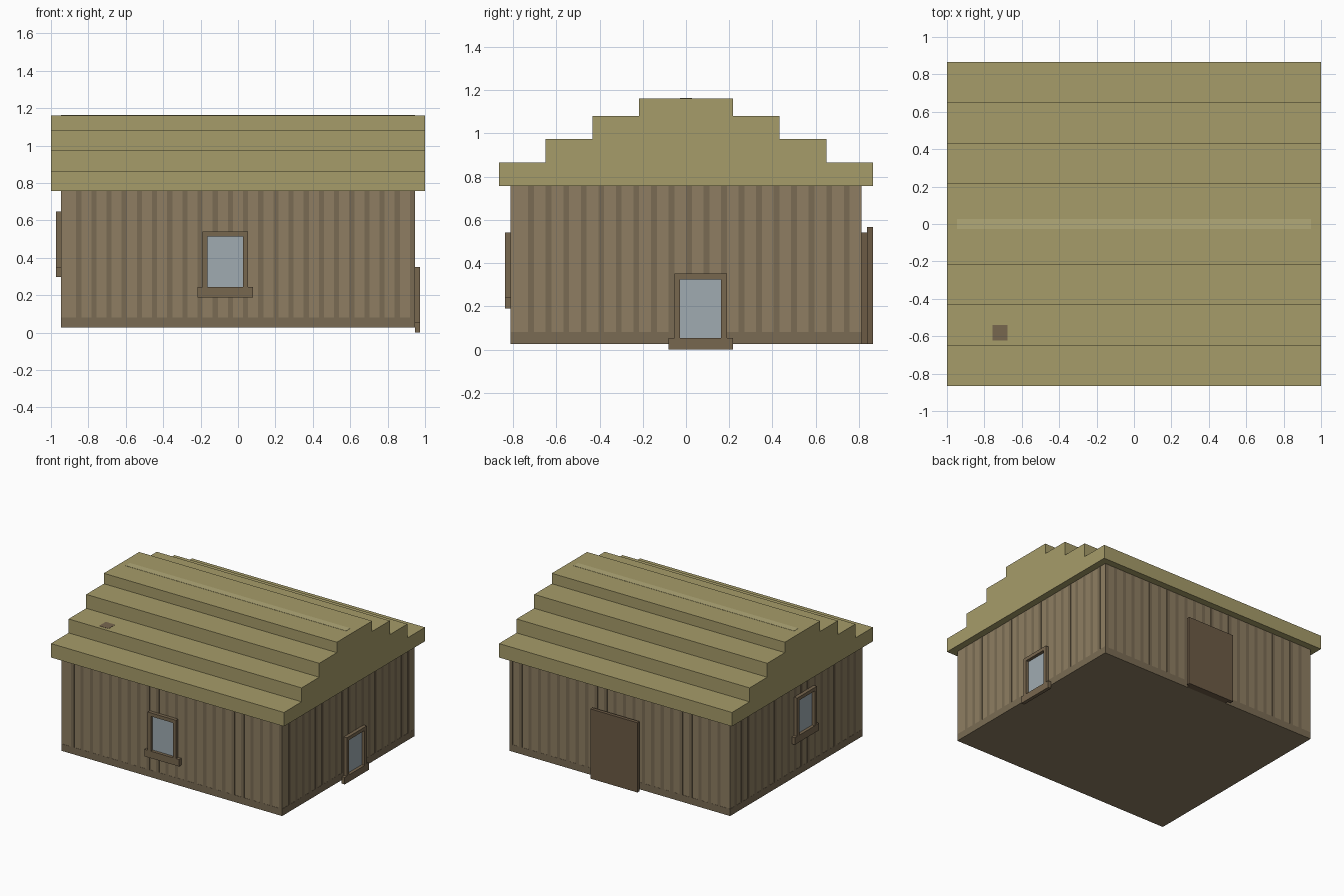
import bpy, bmesh
from mathutils import Matrix, Vector

if "Cube" in bpy.data.objects:
    bpy.data.objects.remove(bpy.data.objects["Cube"])

U = 2 / 74      # the model sits on a grid of 74 units along its length
T = 0.06        # thickness of painted strips, in units


def material(name, rgb):
    m = bpy.data.materials.new(name)
    m.diffuse_color = [(c / 255) ** 2.2 for c in rgb] + [1]
    m.use_nodes = True
    m.node_tree.nodes["Principled BSDF"].inputs["Base Color"].default_value = m.diffuse_color
    return m


WALL = material("wall_wood", (141, 125, 98))
GROOVE = material("groove_wood", (121, 107, 84))
FRAME = material("frame_wood", (119, 103, 80))
DOOR = material("door_wood", (108, 91, 71))
GLASS = material("glass", (158, 170, 176))
THATCH = material("thatch", (165, 155, 105))
RIDGE = material("ridge_thatch", (177, 168, 120))


def finish(name, bm, mat):
    bmesh.ops.recalc_face_normals(bm, faces=bm.faces)
    mesh = bpy.data.meshes.new(name)
    bm.to_mesh(mesh)
    bm.free()
    mesh.materials.append(mat)
    ob = bpy.data.objects.new(name, mesh)
    bpy.context.collection.objects.link(ob)


def boxes(name, mat, ranges):
    """One object from boxes given as (x0, x1, y0, y1, z0, z1) in grid units."""
    bm = bmesh.new()
    for x0, x1, y0, y1, z0, z1 in ranges:
        mid = Vector((x0 + x1, y0 + y1, z0 + z1)) * U / 2
        size = Vector((x1 - x0, y1 - y0, z1 - z0)) * U
        bmesh.ops.create_cube(bm, size=1, matrix=Matrix.Translation(mid) @ Matrix.Diagonal(size).to_4x4())
    finish(name, bm, mat)


def on_wall(axis, sign, a0, a1, z0, z1, depth, start=0):
    """Box lying on a wall: a runs along the wall, depth goes outward."""
    base = 35 if axis == "x" else 30
    d0, d1 = sorted((sign * (base + start), sign * (base + depth)))
    return (d0, d1, a0, a1, z0, z1) if axis == "x" else (a0, a1, d0, d1, z0, z1)


# Walls
boxes("walls", WALL, [(-35, 35, -30, 30, 1, 28)])

# Dark grooves between boards and the base band on all four walls
grooves, band = [], []
for axis, half in (("y", 35), ("x", 30)):
    for sign in (-1, 1):
        band.append(on_wall(axis, sign, -half, half, 1, 3, T))
        for a in range(-half + 3, half, 3):
            grooves.append(on_wall(axis, sign, a, a + 1, 3, 28, T))
boxes("board_grooves", GROOVE, grooves)
boxes("base_band", GROOVE, band)


# Windows: frame, sill and recessed pane
def window(name, axis, sign, a, z):
    w = lambda a0, a1, z0, z1, d: on_wall(axis, sign, a + a0, a + a1, z + z0, z + z1, d)
    boxes(name + "_frame", FRAME, [w(1, 2, 2, 13, 1), w(9, 10, 2, 13, 1), w(2, 9, 12, 13, 1)])
    boxes(name + "_sill", FRAME, [w(0, 11, 0, 2, 1)])
    boxes(name + "_pane", GLASS, [w(2, 9, 2, 12, 2 * T)])


window("front_window", "y", -1, -8, 7)
window("right_window", "x", 1, -3, 0)
window("left_window", "x", -1, -9, 11)

# Back door: backing frame with a slab in front
boxes("door_frame", DOOR, [on_wall("y", 1, -6, 7, 1, 20, 1)])
boxes("door_slab", DOOR, [on_wall("y", 1, -7, 8, 1, 21, 2, 1)])

# Stepped roof: mirrored profile extruded along x
half = [(32, 28), (32, 32), (24, 32), (24, 36), (16, 36), (16, 40), (8, 40), (8, 43)]
profile = half + [(-y, z) for y, z in reversed(half)]
bm = bmesh.new()
face = bm.faces.new([bm.verts.new((-1, y * U, z * U)) for y, z in profile])
ext = bmesh.ops.extrude_face_region(bm, geom=[face], use_keep_orig=True)
bmesh.ops.translate(bm, vec=(2, 0, 0), verts=[v for v in ext["geom"] if isinstance(v, bmesh.types.BMVert)])
finish("stepped_roof", bm, THATCH)

# Light ridge strip and small roof patch
boxes("ridge_strip", RIDGE, [(-35, 35, -1, 1, 43, 43 + T)])
boxes("roof_patch", FRAME, [(-28, -25, -23, -20, 36, 36 + T)])
